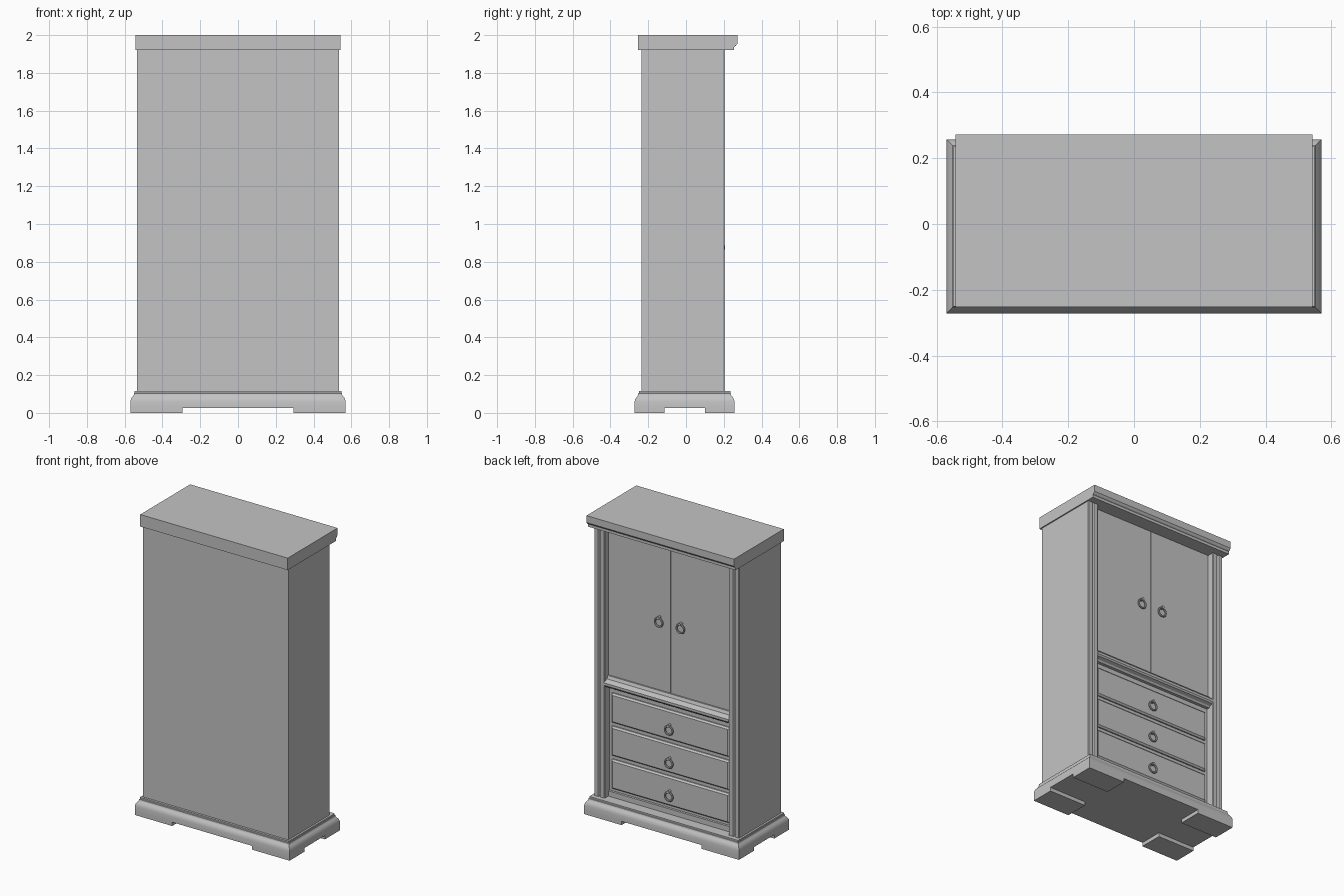
import bpy, bmesh, math
from mathutils import Vector

cube = bpy.data.objects.get("Cube")
if cube:
    bpy.data.objects.remove(cube, do_unlink=True)

paint = bpy.data.materials.new("plain_grey")
paint.use_nodes = True
GREY = (0.55, 0.55, 0.55, 1)
paint.diffuse_color = GREY
paint.node_tree.nodes["Principled BSDF"].inputs["Base Color"].default_value = GREY


def finish(name, bm, smooth=False):
    bmesh.ops.recalc_face_normals(bm, faces=bm.faces)
    mesh = bpy.data.meshes.new(name)
    bm.to_mesh(mesh)
    bm.free()
    mesh.materials.append(paint)
    ob = bpy.data.objects.new(name, mesh)
    bpy.context.collection.objects.link(ob)
    if smooth:
        bpy.ops.object.select_all(action='DESELECT')
        bpy.context.view_layer.objects.active = ob
        ob.select_set(True)
        bpy.ops.object.shade_smooth_by_angle(angle=math.radians(35))
    return ob


def box(name, lo, hi):
    lo, hi = Vector(lo), Vector(hi)
    bm = bmesh.new()
    bmesh.ops.create_cube(bm, size=1)
    for v in bm.verts:
        v.co = (lo + hi) / 2 + v.co * (hi - lo)
    return finish(name, bm)


def extrude(name, points, offset, smooth=False):
    """Closed outline pushed along an offset."""
    bm = bmesh.new()
    face = bm.faces.new([bm.verts.new(p) for p in points])
    new = bmesh.ops.extrude_face_region(bm, geom=[face])["geom"]
    bmesh.ops.translate(bm, vec=offset, verts=[g for g in new if isinstance(g, bmesh.types.BMVert)])
    return finish(name, bm, smooth)


def stack(name, rings, smooth=False):
    """Rectangular rings of four corners each, bridged and capped."""
    bm = bmesh.new()
    loops = [[bm.verts.new(p) for p in ring] for ring in rings]
    for a, b in zip(loops, loops[1:]):
        for i in range(4):
            j = (i + 1) % 4
            bm.faces.new((a[i], a[j], b[j], b[i]))
    bm.faces.new(loops[0])
    bm.faces.new(loops[-1])
    return finish(name, bm, smooth)


def raised_panel(name, x0, x1, z0, z1, front, bevel):
    """Panel with a bevelled border on its +y face."""
    def ring(inset, y):
        return [(x0 + inset, y, z0 + inset), (x1 - inset, y, z0 + inset),
                (x1 - inset, y, z1 - inset), (x0 + inset, y, z1 - inset)]
    stack(name, [ring(0, 0.13), ring(0, front - bevel), ring(bevel, front)])


def ring_pull(name, x, y, z):
    """Hanging ring with a small post and back rosette."""
    bpy.ops.mesh.primitive_torus_add(location=(x, y + 0.014, z), rotation=(math.pi / 2, 0, 0),
                                     major_radius=0.028, minor_radius=0.006,
                                     major_segments=24, minor_segments=8)
    ob = bpy.context.object
    ob.name = name + "_ring"
    ob.data.materials.append(paint)
    bpy.ops.object.shade_smooth_by_angle()
    bpy.ops.mesh.primitive_cylinder_add(vertices=12, radius=0.009, depth=0.028,
                                        location=(x, y + 0.01, z + 0.032),
                                        rotation=(math.pi / 2, 0, 0))
    ob = bpy.context.object
    ob.name = name + "_post"
    ob.data.materials.append(paint)
    bpy.ops.object.shade_smooth_by_angle()


# Plinth: moulded on all four sides, standing on corner feet
profile = [(0, 0.025), (0, 0.06), (0.003, 0.072), (0.009, 0.083), (0.016, 0.09),
           (0.019, 0.097), (0.019, 0.103), (0.022, 0.105), (0.022, 0.115)]
stack("plinth", [[(-0.57 + d, -0.272 + d, z), (0.57 - d, -0.272 + d, z),
                  (0.57 - d, 0.257 - d, z), (-0.57 + d, 0.257 - d, z)]
                 for d, z in profile], smooth=True)
for side, xs in (("right", (-0.57, -0.295)), ("left", (0.295, 0.57))):
    for end, ys in (("front", (-0.272, -0.115)), ("back", (0.1, 0.257))):
        box(f"{end}_{side}_foot", (xs[0], ys[0], 0), (xs[1], ys[1], 0.025))

# Carcass
box("carcass", (-0.535, -0.235, 0.11), (0.535, 0.14, 1.925))

# Grooved corner stiles
stile = [(0.535, 0.13), (0.535, 0.2), (0.531, 0.205), (0.505, 0.205), (0.498, 0.193),
         (0.491, 0.205), (0.462, 0.205), (0.457, 0.2), (0.457, 0.13)]
for side, s in (("left", 1), ("right", -1)):
    extrude(f"{side}_stile", [(s * x, y, 0.11) for x, y in stile], (0, 0, 1.815))

# Doors, with a thin gap between them
box("left_door", (0.002, 0.13, 0.92), (0.457, 0.16, 1.922))
box("right_door", (-0.457, 0.13, 0.92), (-0.002, 0.16, 1.922))
for side, x in (("left", 0.08), ("right", -0.08)):
    ring_pull(f"{side}_door", x, 0.16, 1.375)

# Moulded rail between doors and drawers
rail = [(0.13, 0.84), (0.17, 0.84), (0.178, 0.85), (0.2, 0.858), (0.207, 0.868),
        (0.207, 0.884), (0.2, 0.893), (0.178, 0.9), (0.17, 0.92), (0.13, 0.92)]
extrude("middle_rail", [(-0.459, y, z) for y, z in rail], (0.918, 0, 0))

# Drawers in a flat frame
box("drawer_frame", (-0.457, 0.13, 0.11), (0.457, 0.15, 0.845))
box("bottom_rail", (-0.457, 0.13, 0.11), (0.457, 0.165, 0.15))
for i, name in enumerate(("lower", "middle", "upper")):
    z = 0.17 + 0.22 * i
    raised_panel(f"{name}_drawer", -0.435, 0.435, z, z + 0.195, 0.168, 0.01)
    ring_pull(f"{name}_drawer", 0, 0.168, z + 0.07)

# Top slab with a moulded edge on the door side
cornice = [(-0.253, 1.92), (0.255, 1.92), (0.255, 1.938), (0.262, 1.942),
           (0.272, 1.954), (0.272, 2.0), (-0.253, 2.0)]
extrude("top_slab", [(-0.543, y, z) for y, z in cornice], (1.086, 0, 0))
